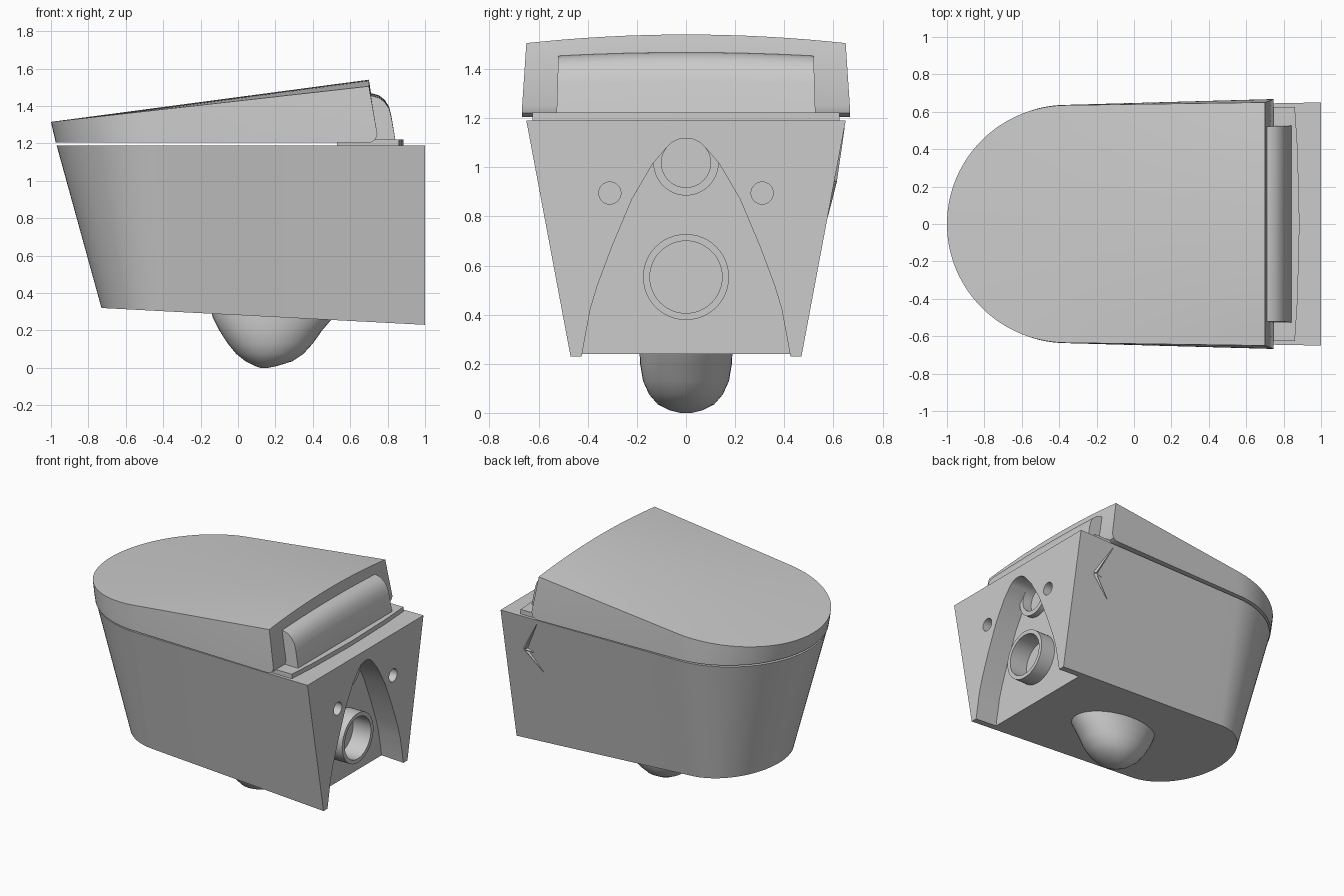
import bpy, bmesh, math
from mathutils import Vector

cube = bpy.data.objects.get("Cube")
if cube:
    bpy.data.objects.remove(cube, do_unlink=True)

ceramic = bpy.data.materials.new("light_grey_ceramic")
ceramic.use_nodes = True
GREY = (0.6, 0.6, 0.6, 1)
ceramic.diffuse_color = GREY
ceramic.node_tree.nodes["Principled BSDF"].inputs["Base Color"].default_value = GREY


def finish(name, bm, angle=35):
    """Clean the mesh, link it as an object and shade it."""
    bmesh.ops.remove_doubles(bm, verts=bm.verts, dist=1e-5)
    loose = [v for v in bm.verts if not v.link_faces]
    bmesh.ops.delete(bm, geom=loose, context='VERTS')
    bmesh.ops.recalc_face_normals(bm, faces=bm.faces)
    mesh = bpy.data.meshes.new(name)
    bm.to_mesh(mesh)
    bm.free()
    mesh.materials.append(ceramic)
    ob = bpy.data.objects.new(name, mesh)
    bpy.context.collection.objects.link(ob)
    smooth(ob, angle)
    return ob


def smooth(ob, angle=35):
    bpy.ops.object.select_all(action='DESELECT')
    ob.select_set(True)
    bpy.context.view_layer.objects.active = ob
    bpy.ops.object.shade_smooth_by_angle(angle=math.radians(angle))


def loft(name, sections, angle=35):
    """Bridge closed loops of points and cap both ends."""
    bm = bmesh.new()
    loops = [[bm.verts.new(p) for p in s] for s in sections]
    n = len(loops[0])
    for a, b in zip(loops, loops[1:]):
        for k in range(n):
            bm.faces.new((a[k], a[(k + 1) % n], b[(k + 1) % n], b[k]))
    bm.faces.new(loops[0])
    bm.faces.new(loops[-1])
    return finish(name, bm, angle)


def shell(name, stations):
    """Closed skin over stations along x, each a stack of rows across y."""
    bm = bmesh.new()
    g = [[[bm.verts.new(p) for p in row] for row in st] for st in stations]
    rows, cols = len(g[0]), len(g[0][0])

    def quad(*vs):
        bm.faces.new(vs)
    for a, b in zip(g, g[1:]):
        for r in (0, rows - 1):
            for j in range(cols - 1):
                quad(a[r][j], a[r][j + 1], b[r][j + 1], b[r][j])
        for j in (0, cols - 1):
            for r in range(rows - 1):
                quad(a[r][j], a[r + 1][j], b[r + 1][j], b[r][j])
    for end in (g[0], g[-1]):
        for r in range(rows - 1):
            for j in range(cols - 1):
                quad(end[r][j], end[r][j + 1], end[r + 1][j + 1], end[r + 1][j])
    return finish(name, bm)


def outline(front, centre, back, half, half_back, curve=28, straight=8):
    """Half of a D-shaped plan: elliptical nose, then a straight side."""
    pts = []
    for i in range(curve + 1):
        a = math.pi / 2 * i / curve
        pts.append((centre - (centre - front) * math.cos(a), half * math.sin(a)))
    for i in range(1, straight + 1):
        t = i / straight
        pts.append((centre + (back - centre) * t, half + (half_back - half) * t))
    return pts


def skin(name, levels, cols):
    """Levels are (plan outline, height function of x and t across)."""
    stations = []
    for pts in zip(*[plan for plan, _ in levels]):
        st = []
        for (x, w), (_, height) in zip(pts, levels):
            ts = [2 * j / cols - 1 for j in range(cols + 1)]
            st.append([(x, w * t, height(x, t)) for t in ts])
        stations.append(st)
    return shell(name, stations)


def circle_x(x, r, y, z, n=48):
    return [(x, y + r * math.cos(2 * math.pi * k / n),
             z + r * math.sin(2 * math.pi * k / n)) for k in range(n)]


def lathe(name, rings, y, z):
    return loft(name, [circle_x(x, r, y, z) for x, r in rings])


def cut(ob, cutter):
    mod = ob.modifiers.new("cut", 'BOOLEAN')
    mod.operation, mod.solver, mod.object = 'DIFFERENCE', 'EXACT', cutter
    bpy.context.view_layer.objects.active = ob
    bpy.ops.object.modifier_apply(modifier=mod.name)
    bpy.data.objects.remove(cutter, do_unlink=True)


# Bowl body: D-shaped, tapering downwards, with a sloping underside
body = skin("bowl_body", [
    (outline(-0.97, -0.36, 1.0, 0.625, 0.65), lambda x, t: 1.19),
    (outline(-0.73, -0.36, 1.0, 0.45, 0.47), lambda x, t: 0.32 - 0.052 * (x + 0.73)),
], 2)

# Arched recess in the back, open at the bottom
WALL = 0.83
arch = [(0.04, 1.108), (0.075, 1.085), (0.135, 1.015), (0.22, 0.87),
        (0.3, 0.68), (0.36, 0.52), (0.39, 0.42), (0.425, 0.23), (0.44, 0.1)]
arch = [(-y, z) for y, z in reversed(arch)] + [(0, 1.117)] + arch
cut(body, loft("recess_cutter", [[(x, y, z) for y, z in arch] for x in (WALL, 1.1)]))

# Pipe openings and fixing holes
INLET, OUTLET = 1.018, 0.553
for y, z, r, x in ((0, INLET, 0.1, 0.76), (0, OUTLET, 0.147, 0.78),
                   (0.31, 0.895, 0.045, 0.93), (-0.31, 0.895, 0.045, 0.93)):
    cut(body, lathe("hole_cutter", [(x, r), (1.1, r)], y, z))
smooth(body)

# Pipe sockets inside the recess
for name, z, r_out, r_in, end in (("inlet_socket", INLET, 0.133, 0.1, 0.87),
                                  ("outlet_socket", OUTLET, 0.175, 0.147, 0.94)):
    lathe(name, [(0.8, r_out), (end, r_out), (end, r_in), (0.79, r_in)], 0, z)

# Trap bulge under the bowl
bulge = [(0.33, -0.15, 0.54, 0.19), (0.27, -0.135, 0.51, 0.19),
         (0.2, -0.1, 0.45, 0.187), (0.13, -0.055, 0.4, 0.175),
         (0.075, -0.01, 0.35, 0.15), (0.035, 0.04, 0.29, 0.115),
         (0.01, 0.09, 0.21, 0.065), (0.0, 0.12, 0.16, 0.025)]
sections = []
for z, x0, x1, w in bulge:
    ring = [2 * math.pi * k / 40 for k in range(40)]
    sections.append([((x0 + x1) / 2 + (x1 - x0) / 2 * math.cos(a),
                      w * math.sin(a), z) for a in ring])
loft("trap_bulge", sections, 60)

# Lid: wedge with a gently crowned top and a rounded lower back edge
skin("lid", [
    (outline(-1.0, -0.36, 0.70, 0.635, 0.65),
     lambda x, t: 1.315 + 0.112 * (x + 1) + 0.0206 * (x + 1) * (1 - t * t)),
    (outline(-0.985, -0.36, 0.745, 0.637, 0.667), lambda x, t: 1.25),
    (outline(-0.978, -0.36, 0.735, 0.637, 0.667), lambda x, t: 1.22),
    (outline(-0.975, -0.36, 0.71, 0.637, 0.667), lambda x, t: 1.205),
], 16)

# Hinge plate on top of the body
plate = [(0.53, 0.625), (0.86, 0.625), (0.875, 0.4), (0.885, 0.0)]
plate += [(x, -y) for x, y in reversed(plate[:-1])]
loft("hinge_plate", [[(x, y, z) for x, y in plate] for z in (1.185, 1.222)], 20)

# Hinge cover: rounded profile run across the back with a slight crown
cover = [(0.69, 1.455), (0.72, 1.453), (0.755, 1.443), (0.785, 1.42),
         (0.808, 1.385), (0.82, 1.34), (0.842, 1.215), (0.69, 1.215)]
sections = []
for k in range(13):
    t = k / 6 - 1
    lift = 0.014 * (1 - t * t)
    sections.append([(x, (0.52 + 0.03 * (1.455 - z)) * t,
                      z + lift * (z - 1.215) / 0.24) for x, z in cover])
loft("hinge_cover", sections)

# Small pronged mark on the left wall
hub = Vector((0.84, 0.6, 0.94))
for k, (x, z) in enumerate(((0.72, 1.16), (0.715, 0.8), (0.77, 0.93))):
    tip = Vector((x, 0.47 + 0.18 * (z - 0.23) / 0.96, z))
    along = (tip - hub).normalized()
    side = along.cross(Vector((0, 1, 0))) * 0.014
    out = Vector((0, 0.014, 0))
    base = [hub + side, hub + out, hub - side, hub - out]
    loft(f"wall_prong_{k + 1}", [base, [tip + (p - hub) * 0.1 for p in base]])
